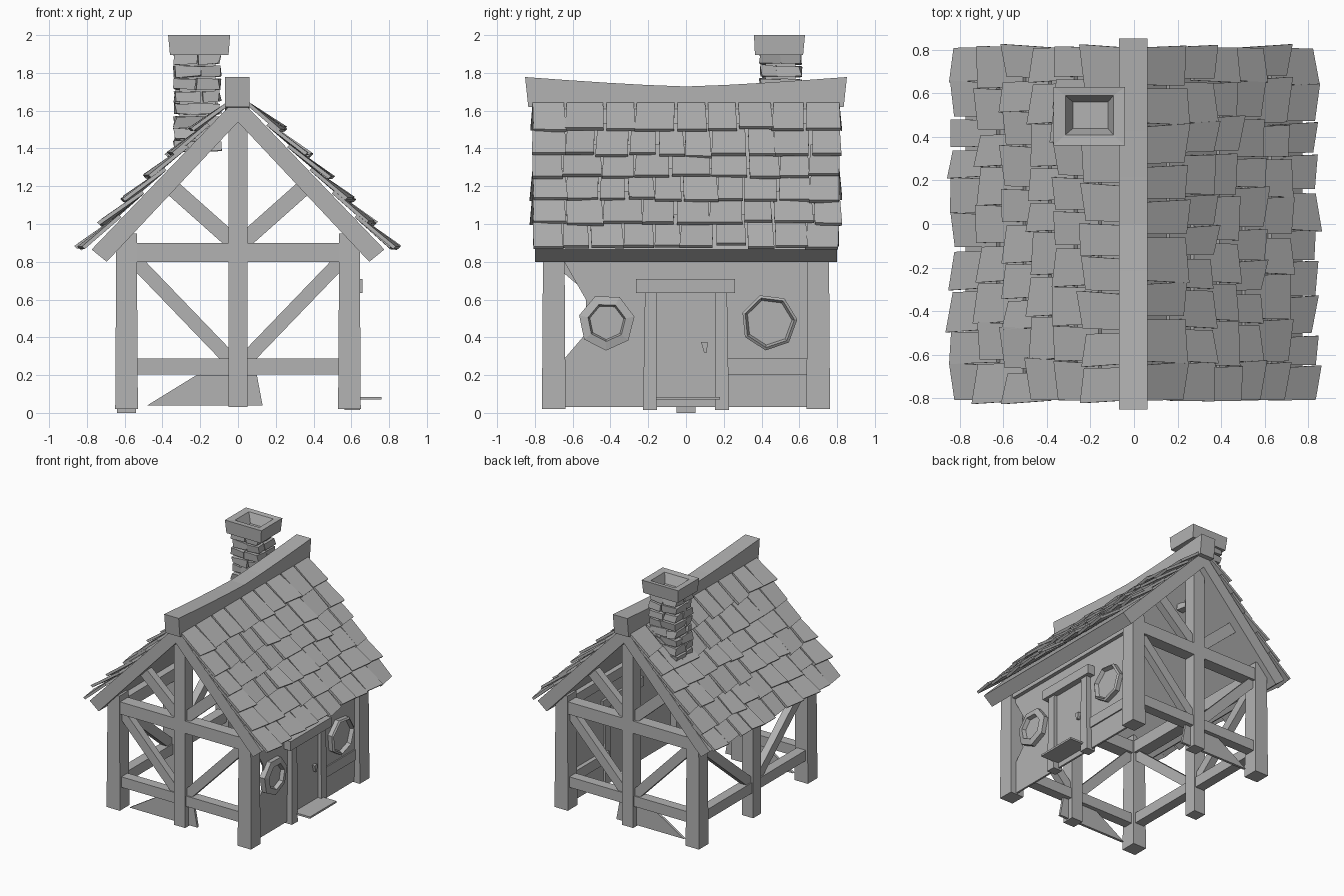
import bpy, bmesh, math, random
from mathutils import Vector

if "Cube" in bpy.data.objects:
    bpy.data.objects.remove(bpy.data.objects["Cube"])

random.seed(4)
grey = bpy.data.materials.new("plain grey")
grey.diffuse_color = (0.45, 0.45, 0.45, 1)
grey.use_nodes = True
grey.node_tree.nodes["Principled BSDF"].inputs["Base Color"].default_value = grey.diffuse_color


def finish(name, bm):
    bmesh.ops.recalc_face_normals(bm, faces=bm.faces)
    me = bpy.data.meshes.new(name)
    bm.to_mesh(me)
    bm.free()
    me.materials.append(grey)
    ob = bpy.data.objects.new(name, me)
    bpy.context.collection.objects.link(ob)
    return ob


def hexa(bm, bottom, top):
    """Closed block between two matching loops of points."""
    a = [bm.verts.new(p) for p in bottom]
    b = [bm.verts.new(p) for p in top]
    n = len(a)
    bm.faces.new(a)
    bm.faces.new(b)
    for i in range(n):
        bm.faces.new((a[i], a[(i + 1) % n], b[(i + 1) % n], b[i]))


def prism(name, pts, axis, lo, hi):
    """Extrude a 2D outline along x (points y,z) or y (points x,z)."""
    put = (lambda p, t: (t, p[0], p[1])) if axis == "x" else (lambda p, t: (p[0], t, p[1]))
    bm = bmesh.new()
    hexa(bm, [put(p, lo) for p in pts], [put(p, hi) for p in pts])
    return finish(name, bm)


def box(name, x0, x1, y0, y1, z0, z1):
    return prism(name, [(x0, z0), (x1, z0), (x1, z1), (x0, z1)], "y", y0, y1)


def timber(name, p, q, width, depth, normal, taper=1.0):
    """Square timber from p to q; depth is measured along normal."""
    p, q, n = Vector(p), Vector(q), Vector(normal)
    side = (q - p).normalized().cross(n)
    corners = [(-1, -1), (1, -1), (1, 1), (-1, 1)]
    loop = lambda c, k: [c + side * a * width / 2 * k + n * b * depth / 2 * k for a, b in corners]
    bm = bmesh.new()
    hexa(bm, loop(p, 1), loop(q, taper))
    return finish(name, bm)


X, Y = (1, 0, 0), (0, 1, 0)

# Corner posts
for sx in (-1, 1):
    for sy in (-1, 1):
        timber("corner_post", (sx * 0.59, sy * 0.7, 0.02), (sx * 0.59, sy * 0.7, 0.95),
               0.12, 0.125, Y, 0.9)

# Gable frames, front and back
for sy in (-1, 1):
    y = sy * 0.7
    timber("gable_king_post", (0, y, 0.03), (0, y, 1.57), 0.1, 0.1, Y)
    timber("gable_tie_beam", (-0.56, y, 0.85), (0.56, y, 0.85), 0.1, 0.1, Y)
    timber("gable_low_beam", (-0.56, y, 0.245), (0.56, y, 0.245), 0.085, 0.08, Y)
    for sx in (-1, 1):
        timber("gable_low_brace", (sx * 0.02, y, 0.26), (sx * 0.54, y, 0.8), 0.075, 0.06, Y)
        timber("gable_high_brace", (sx * 0.02, y, 0.9), (sx * 0.38, y, 1.22), 0.085, 0.06, Y)
    # Broken remnant of the gable infill
    prism("gable_infill_remnant", [(-0.48, 0.04), (0.13, 0.04), (0.1, 0.2), (-0.22, 0.2)],
          "y", y - 0.01, y + 0.01)

# Open left side frame
x = -0.59
timber("side_post", (x, 0, 0.0), (x, 0, 0.88), 0.1, 0.1, X)
timber("side_top_beam", (x, -0.66, 0.85), (x, 0.66, 0.85), 0.1, 0.1, X)
timber("side_low_beam", (x, -0.66, 0.245), (x, 0.66, 0.245), 0.085, 0.08, X)
for sy in (-1, 1):
    timber("side_brace", (x, sy * 0.02, 0.26), (x, sy * 0.66, 0.8), 0.075, 0.06, X)

# Right wall with a broken notch beside the front post
prism("right_wall", [(-0.65, 0.03), (0.65, 0.03), (0.65, 0.87), (-0.65, 0.87), (-0.65, 0.81),
                     (-0.53, 0.6), (-0.53, 0.42), (-0.65, 0.28)], "x", 0.585, 0.6)
timber("right_top_beam", (0.59, -0.66, 0.87), (0.59, 0.66, 0.87), 0.08, 0.08, X)
timber("right_low_beam", (0.58, 0.2, 0.245), (0.58, 0.66, 0.245), 0.085, 0.06, X)

# Door, its frame, latch and step
box("door", 0.59, 0.612, -0.16, 0.17, 0.08, 0.65)
for sy in (-1, 1):
    timber("door_jamb", (0.605, sy * 0.19, 0.015), (0.605, sy * 0.185, 0.65), 0.075, 0.08, X, 0.85)
box("door_lintel", 0.565, 0.66, -0.265, 0.26, 0.635, 0.71)
prism("door_latch", [(0.08, 0.375), (0.115, 0.375), (0.11, 0.32), (0.095, 0.32)], "x", 0.61, 0.635)
box("door_step", 0.6, 0.76, -0.16, 0.18, 0.07, 0.085)


# Polygonal windows: bevelled frame around a sunken pane
def window(name, y, z, r, sides, inner, turn):
    bm = bmesh.new()
    spec = [(r, 0.59), (r, 0.635), (r * inner, 0.645), (r * inner * 0.9, 0.615)]
    rings = [[bm.verts.new((px, y + rad * math.cos(turn + 2 * math.pi * i / sides),
                            z + rad * math.sin(turn + 2 * math.pi * i / sides)))
              for i in range(sides)] for rad, px in spec]
    for a, b in zip(rings, rings[1:]):
        for i in range(sides):
            j = (i + 1) % sides
            bm.faces.new((a[i], a[j], b[j], b[i]))
    bm.faces.new(rings[-1])
    bm.faces.new(rings[0])
    finish(name, bm)


window("front_window", -0.42, 0.48, 0.15, 7, 0.68, 0.2)
window("back_window", 0.44, 0.48, 0.15, 7, 0.9, 0.1)

# Thick roof slab
half = [(0.775, 0.865), (0.695, 0.8)]
prism("roof_slab", [(0, 1.66), (0.05, 1.62)] + half + [(0, 1.54)]
      + [(-a, b) for a, b in reversed(half)] + [(-0.05, 1.62)], "y", -0.8, 0.8)

# Overlapping shingles, six rows on each slope
down, out = Vector((0.692, 0, -0.721)), Vector((0.721, 0, 0.692))
start = Vector((0.05, 0, 1.62))
for sx in (-1, 1):
    bm = bmesh.new()
    for row, low in enumerate((0.21, 0.4, 0.56, 0.73, 0.9, 1.075)):
        widths = [random.uniform(0.8, 1.2) for _ in range(9 + row % 2)]
        scale, y = 1.64 / sum(widths), -0.82
        for w in widths:
            w *= scale
            tilt, drop = random.uniform(-0.012, 0.012), random.uniform(-0.012, 0.015)
            lift = random.uniform(0.035, 0.05)
            top = max(low - 0.26, -0.01)
            loops = []
            for thick in (0, 0.02):
                loop = []
                for s, t, n in ((top, y + 0.008, 0.004), (top, y + w - 0.008, 0.004),
                                (low + drop + tilt, y + w - 0.003, lift + tilt),
                                (low + drop - tilt, y + 0.003, lift - tilt)):
                    v = start + down * s + out * (n + thick)
                    loop.append((sx * v.x, t + (tilt if s != top else 0), v.z))
                loops.append(loop)
            hexa(bm, *loops)
            y += w
    finish("shingles", bm)

# Sagging ridge beam
ys = [-1 + i / 4 for i in range(9)]
bm = bmesh.new()
rings = []
for t in ys:
    top, low = 1.728 + 0.05 * abs(t) ** 1.3, 1.58 + 0.04 * t * t
    rings.append([bm.verts.new((px, t * ly, pz)) for px, pz, ly in
                  ((-0.068, low, 0.835), (0.062, low, 0.835), (0.062, top, 0.852), (-0.068, top, 0.852))])
for a, b in zip(rings, rings[1:]):
    for i in range(4):
        j = (i + 1) % 4
        bm.faces.new((a[i], a[j], b[j], b[i]))
bm.faces.new(rings[0])
bm.faces.new(rings[-1])
finish("ridge_beam", bm)

# Chimney: core, rough stone courses and hollow cap
box("chimney_core", -0.31, -0.12, 0.42, 0.58, 1.4, 1.92)
bm = bmesh.new()
for course in range(8):
    z0 = 1.38 + course * 0.066
    split = random.uniform(-0.26, -0.17)
    ysplit = random.uniform(0.46, 0.54)
    for x0, x1 in ((-0.335, split), (split, -0.095)):
        for y0, y1 in ((0.395, ysplit), (ysplit, 0.605)):
            j = lambda: random.uniform(-0.012, 0.012)
            quad = ((x0, y0), (x1, y0), (x1, y1), (x0, y1))
            hexa(bm, [(a + j(), b + j(), z0 + 0.004 + j() / 2) for a, b in quad],
                 [(a + j(), b + j(), z0 + 0.06 + j() / 2) for a, b in quad])
finish("chimney_stones", bm)

bm = bmesh.new()
rings = []
for x0, x1, y0, y1, z in ((-0.36, -0.05, 0.365, 0.62, 1.895), (-0.37, -0.042, 0.36, 0.63, 2.0),
                          (-0.315, -0.095, 0.41, 0.59, 1.995), (-0.28, -0.12, 0.44, 0.56, 1.92)):
    rings.append([bm.verts.new(p) for p in ((x0, y0, z), (x1, y0, z), (x1, y1, z), (x0, y1, z))])
for a, b in zip(rings, rings[1:]):
    for i in range(4):
        k = (i + 1) % 4
        bm.faces.new((a[i], a[k], b[k], b[i]))
bm.faces.new(rings[0])
bm.faces.new(rings[-1])
finish("chimney_cap", bm)
